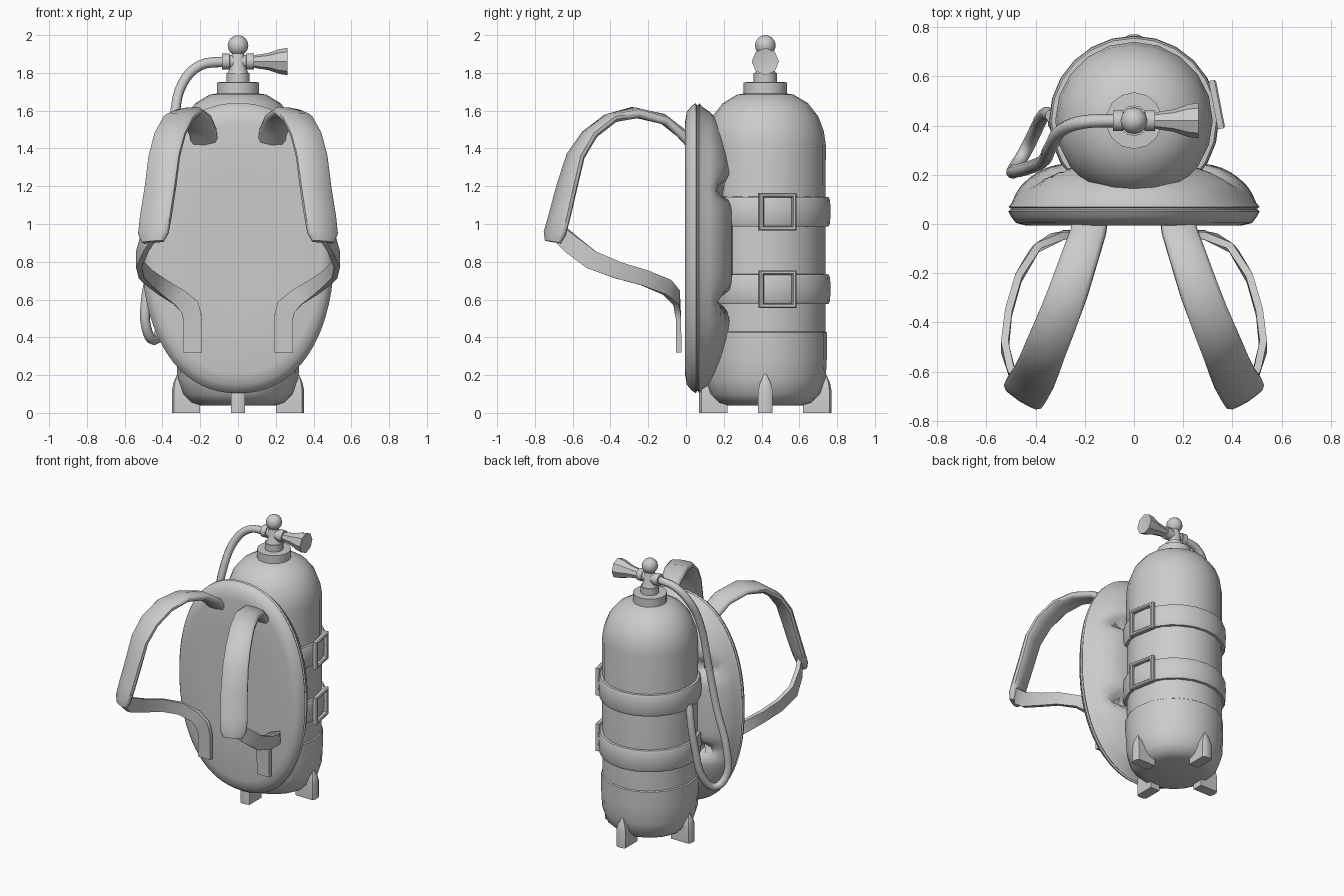
import bpy, bmesh, math
from mathutils import Vector, Matrix

if "Cube" in bpy.data.objects:
    bpy.data.objects.remove(bpy.data.objects["Cube"])

TY = 0.42  # tank axis


def finish(name, bm, angle=40):
    bmesh.ops.recalc_face_normals(bm, faces=bm.faces)
    me = bpy.data.meshes.new(name)
    bm.to_mesh(me)
    bm.free()
    ob = bpy.data.objects.new(name, me)
    bpy.context.collection.objects.link(ob)
    bpy.ops.object.select_all(action='DESELECT')
    ob.select_set(True)
    bpy.context.view_layer.objects.active = ob
    bpy.ops.object.shade_smooth_by_angle(angle=math.radians(angle))
    return ob


def skin(name, rings, angle=40, caps=True, closed=False):
    """Bridge a list of equal-length point rings."""
    bm = bmesh.new()
    vs = [[bm.verts.new(p) for p in r] for r in rings]
    n = len(vs[0])
    for i in range(len(vs) if closed else len(vs) - 1):
        a, b = vs[i], vs[(i + 1) % len(vs)]
        for j in range(n):
            bm.faces.new((a[j], a[(j + 1) % n], b[(j + 1) % n], b[j]))
    if caps and not closed:
        bm.faces.new(vs[0])
        bm.faces.new(vs[-1])
    return finish(name, bm, angle)


def lathe(name, profile, segs, along_x=False, closed=False, angle=40):
    """Profile of (radius, height); along_x turns it around the valve's x axis."""
    rings = []
    for r, h in profile:
        ring = []
        for k in range(segs):
            t = 2 * math.pi * k / segs - math.pi / 2
            c, s = r * math.cos(t), r * math.sin(t)
            ring.append((h, TY + c, 1.86 + s) if along_x else (c, TY + s, h))
        rings.append(ring)
    return skin(name, rings, angle, closed=closed)


def ribbon(name, path, section, side):
    """Path of (point, width direction, width, thickness), mirrored by side."""
    pts = [Vector(p[0]) for p in path]
    rings = []
    for i, (p, w, wid, th) in enumerate(path):
        t = (pts[min(i + 1, len(pts) - 1)] - pts[max(i - 1, 0)]).normalized()
        w = Vector(w)
        w = (w - t * w.dot(t)).normalized()
        n = t.cross(w)
        ring = [pts[i] + w * (u * wid / 2) + n * (v * th / 2) for u, v in section]
        rings.append([(q.x * side, q.y, q.z) for q in ring])
    return skin(name, rings, 50)


# Tank, boot and neck
lathe("tank", [(.318, .3), (.32, 1.42), (.31, 1.49), (.28, 1.57), (.225, 1.64),
               (.15, 1.685), (.05, 1.70)], 20)
lathe("tank_boot", [(.2, .04), (.25, .055), (.295, .10), (.32, .18), (.326, .3),
                    (.326, .425), (.316, .432)], 20)
lathe("tank_neck", [(.115, 1.64), (.115, 1.75), (.062, 1.752), (.062, 1.80),
                    (.03, 1.802)], 14)

# Valve
lathe("valve_stem", [(.06, 1.79), (.045, 1.82), (.04, 1.88), (.025, 1.92)], 12)
lathe("valve_body", [(.042, -.085), (.042, -.045), (.036, -.043), (.036, .043),
                     (.042, .045), (.042, .085)], 12, along_x=True)
lathe("valve_handle", [(.03, .08), (.036, .1), (.045, .16), (.066, .22),
                       (.072, .262), (.05, .258)], 8, along_x=True)
bm = bmesh.new()
bmesh.ops.create_uvsphere(bm, u_segments=12, v_segments=8, radius=.055,
                          matrix=Matrix.Translation((0, TY, 1.945)))
finish("valve_knob", bm)

# Feet: pointed fins at the four sides of the boot
for k in range(4):
    m = Matrix.Translation((0, TY, 0)) @ Matrix.Rotation(k * math.pi / 2, 4, 'Z')
    rings = []
    for z, r0, r1, w in [(0, .2, .35, .075), (.12, .2, .35, .075),
                         (.16, .22, .342, .055), (.205, .27, .322, .012)]:
        rings.append([m @ Vector(p) for p in
                      [(r0, -w / 2, z), (r1 - w * .15, -w / 2, z), (r1, -w / 4, z),
                       (r1, w / 4, z), (r1 - w * .15, w / 2, z), (r0, w / 2, z)]])
    skin(f"foot_{k + 1}", rings)

# Tank bands with square buckles on the right side
for k, z in enumerate((.655, 1.065)):
    lathe(f"tank_band_{k + 1}", [(.31, z - .08), (.335, z - .078), (.343, z - .06),
                                 (.345, z), (.343, z + .06), (.335, z + .078),
                                 (.31, z + .08)], 24, closed=True)
    rings = []
    m = Matrix.Translation((0, TY, z)) @ Matrix.Rotation(math.radians(11), 4, 'Z')
    for h, x in [(.1, .328), (.1, .352), (.094, .358), (.082, .358), (.076, .352), (.076, .328)]:
        rings.append([m @ Vector((x, a * h, b * h)) for a, b in
                      [(-1, -1), (1, -1), (1, 1), (-1, 1)]])
    skin(f"buckle_{k + 1}", rings, 30, closed=True)

# Back pad: oval cushion, pinched where the bands run through it
prof = [(.02, -.004), (.5, -.006), (.86, -.006), (.94, .004), (.98, .03), (1, .052),
        (.985, .058), (.985, .064), (1, .07), (.975, .085), (.94, .125), (.9, .155),
        (.84, .185), (.77, .21), (.7, .228), (.62, .24), (.52, .247), (.4, .25),
        (.2, .25), (.02, .25)]
rings = []
for s, y in prof:
    ring = []
    for k in range(72):
        t = 2 * math.pi * k / 72
        c, q = math.cos(t), math.sin(t)
        x = .51 * s * math.copysign(abs(c) ** .9, c)
        z = .872 + .768 * s * math.copysign(abs(q) ** .9, q)
        yy = y
        if y > .1:
            for zg in (.59, 1.18):
                yy -= .1 * (y - .08) / .17 * math.exp(-((z - zg) / .04) ** 2) \
                    * max(0, 1 - max(0, abs(x) - .3) / .16)
        ring.append((x, yy, z))
    rings.append(ring)
skin("back_pad", rings, 50)

# Shoulder straps: padded upper part and thin webbing below, both sides
rounded = [(-1, -.35), (-.8, -.9), (0, -1.1), (.8, -.9),
           (1, -.35), (1, .35), (.8, .9), (0, 1.1), (-.8, .9), (-1, .35)]
flat = [(-1, -1), (1, -1), (1, 1), (-1, 1)]
pad = [((.175, .03, 1.42), (1, 0, -.1), .14, .05),
       ((.185, -.03, 1.485), (1, 0, -.1), .145, .05),
       ((.215, -.12, 1.555), (1, .1, -.1), .15, .05),
       ((.265, -.27, 1.59), (1, .2, -.1), .16, .05),
       ((.315, -.4, 1.56), (1, .3, 0), .165, .05),
       ((.36, -.51, 1.475), (1, .35, 0), .17, .05),
       ((.39, -.585, 1.36), (1, .45, 0), .175, .052),
       ((.41, -.63, 1.2), (1, .55, 0), .18, .055),
       ((.435, -.67, 1.04), (1, .6, 0), .185, .055),
       ((.448, -.695, .95), (1, .65, 0), .18, .055),
       ((.45, -.705, .905), (1, .65, 0), .13, .04)]
web = [((.455, -.68, .96), (.3, .5, .8), .09, .03),
       ((.495, -.61, .895), (.1, .4, .9), .1, .03),
       ((.525, -.5, .81), (0, .3, .95), .1, .03),
       ((.51, -.36, .755), (0, .2, 1), .09, .03),
       ((.47, -.22, .715), (0, .2, 1), .085, .03),
       ((.4, -.1, .665), (-.1, .1, 1), .085, .03),
       ((.31, -.05, .61), (-.4, 0, .9), .09, .03),
       ((.255, -.045, .56), (-.8, 0, .6), .105, .03),
       ((.24, -.04, .5), (-1, 0, 0), .1, .028),
       ((.24, -.038, .32), (-1, 0, 0), .1, .028)]
for side, tag in ((1, "right"), (-1, "left")):
    ribbon(f"shoulder_pad_{tag}", pad, rounded, side)
    ribbon(f"webbing_{tag}", web, flat, side)

# Hose from the valve, down the left side and looped back up to the band
cu = bpy.data.curves.new("hose", 'CURVE')
cu.dimensions = '3D'
cu.bevel_depth = .027
cu.bevel_resolution = 2
cu.resolution_u = 4
cu.use_fill_caps = True
hose = [(-.07, TY, 1.86), (-.2, .415, 1.84), (-.29, .385, 1.75), (-.335, .32, 1.58),
        (-.365, .26, 1.25), (-.41, .235, .95), (-.485, .215, .62), (-.485, .225, .45),
        (-.445, .29, .385), (-.405, .37, .46), (-.375, .43, .7), (-.35, .45, .93),
        (-.335, .44, 1.02)]
sp = cu.splines.new('BEZIER')
sp.bezier_points.add(len(hose) - 1)
for b, p in zip(sp.bezier_points, hose):
    b.co = p
    b.handle_left_type = b.handle_right_type = 'AUTO'
ob = bpy.data.objects.new("hose", cu)
bpy.context.collection.objects.link(ob)
